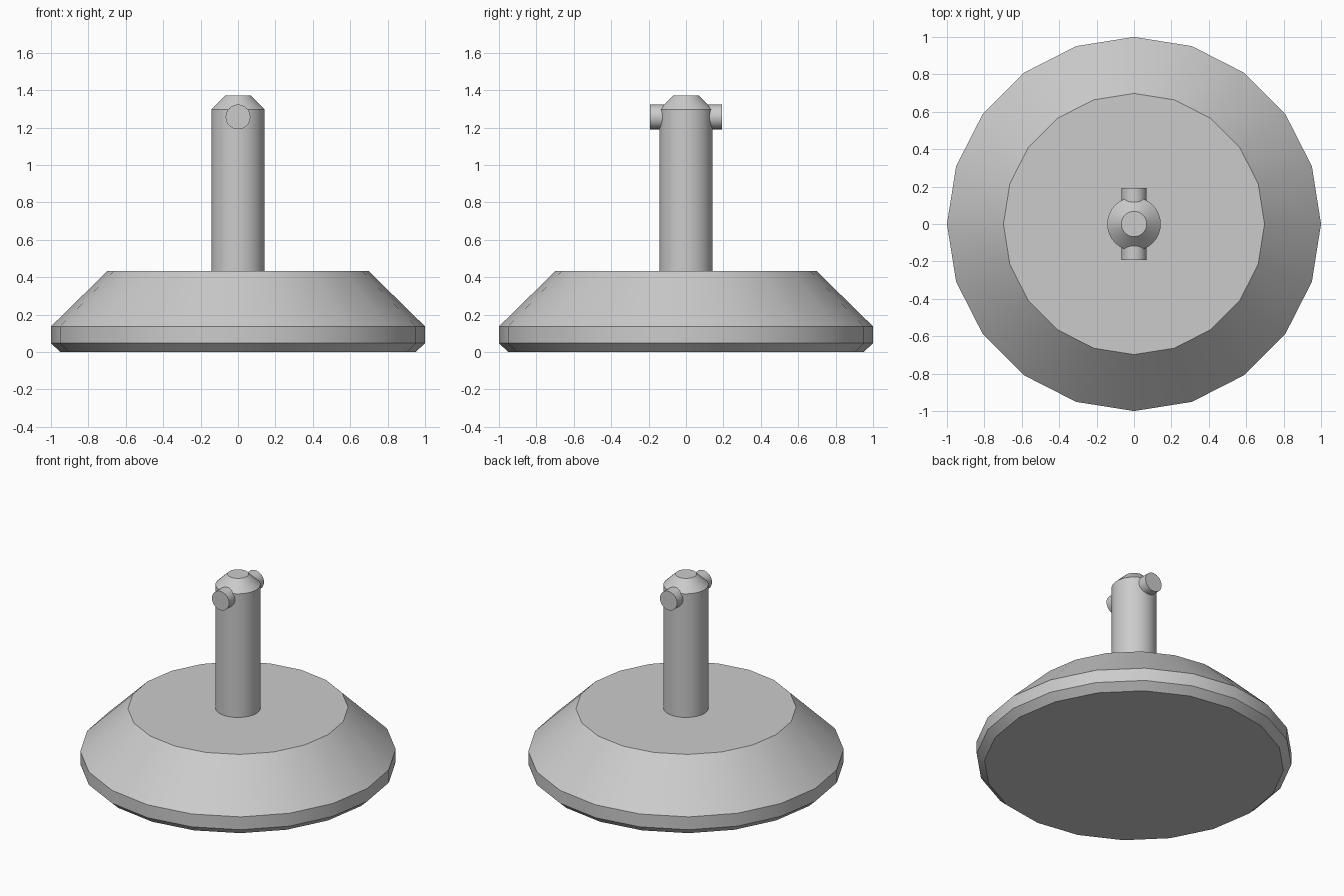
import bpy
import bmesh
from math import cos, sin, tau, radians
from mathutils import Matrix

cube = bpy.data.objects.get("Cube")
if cube:
    bpy.data.objects.remove(cube, do_unlink=True)

grey = bpy.data.materials.new("plain grey")
grey.use_nodes = True
grey.diffuse_color = (0.6, 0.6, 0.6, 1)
grey.node_tree.nodes["Principled BSDF"].inputs["Base Color"].default_value = (0.6, 0.6, 0.6, 1)


def turned(name, profile, sides, matrix=Matrix()):
    """Closed solid of revolution from (radius, height) pairs, bottom to top."""
    bm = bmesh.new()
    rings = [[bm.verts.new((r * cos(tau * i / sides), r * sin(tau * i / sides), z))
              for i in range(sides)] for r, z in profile]
    for low, high in zip(rings, rings[1:]):
        for i in range(sides):
            j = (i + 1) % sides
            bm.faces.new((low[i], low[j], high[j], high[i]))
    bm.faces.new(rings[0][::-1])
    bm.faces.new(rings[-1])
    bm.transform(matrix)
    mesh = bpy.data.meshes.new(name)
    bm.to_mesh(mesh)
    bm.free()
    mesh.materials.append(grey)
    obj = bpy.data.objects.new(name, mesh)
    bpy.context.collection.objects.link(obj)
    bpy.ops.object.select_all(action="DESELECT")
    obj.select_set(True)
    bpy.context.view_layer.objects.active = obj
    bpy.ops.object.shade_smooth_by_angle(angle=radians(30))
    return obj


# Wide foot with bevelled rim and sloping shoulder
turned("base", [(0.95, 0), (1, 0.047), (1, 0.137), (0.698, 0.433)], 20)

# Upright post with a chamfered tip
turned("post", [(0.143, 0.42), (0.143, 1.298), (0.068, 1.371)], 32)

# Locking pin running front to back through the post
turned("cross_pin", [(0.066, -0.193), (0.066, 0.193)], 32,
       Matrix.Translation((0, 0, 1.257)) @ Matrix.Rotation(radians(90), 4, "X"))
